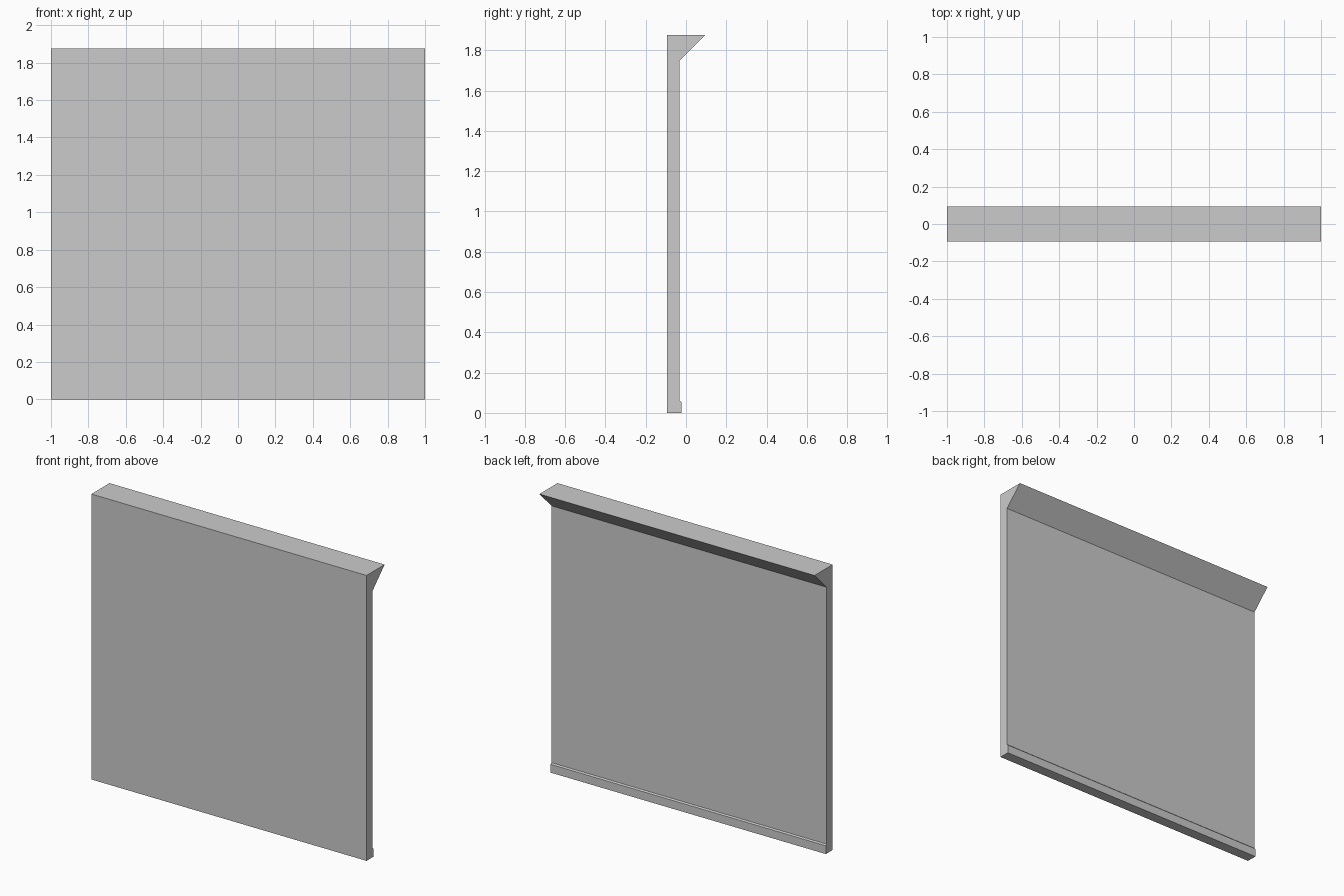
import bpy, bmesh

if "Cube" in bpy.data.objects:
    bpy.data.objects.remove(bpy.data.objects["Cube"])

# Side profile (y, z): thin wall, small chamfered skirting, flared top ledge
profile = [(-0.0938, 0), (-0.0234, 0), (-0.0234, 0.0547), (-0.0312, 0.0625),
           (-0.0312, 1.75), (0.0938, 1.875), (-0.0938, 1.875)]

# Wall panel: extrude the profile along x
bm = bmesh.new()
face = bm.faces.new([bm.verts.new((-1, y, z)) for y, z in profile])
ext = bmesh.ops.extrude_face_region(bm, geom=[face], use_keep_orig=True)
bmesh.ops.translate(bm, vec=(2, 0, 0),
                    verts=[v for v in ext["geom"] if isinstance(v, bmesh.types.BMVert)])
bmesh.ops.recalc_face_normals(bm, faces=bm.faces)

mesh = bpy.data.meshes.new("wall_panel")
bm.to_mesh(mesh)
bm.free()
bpy.context.collection.objects.link(bpy.data.objects.new("wall_panel", mesh))
